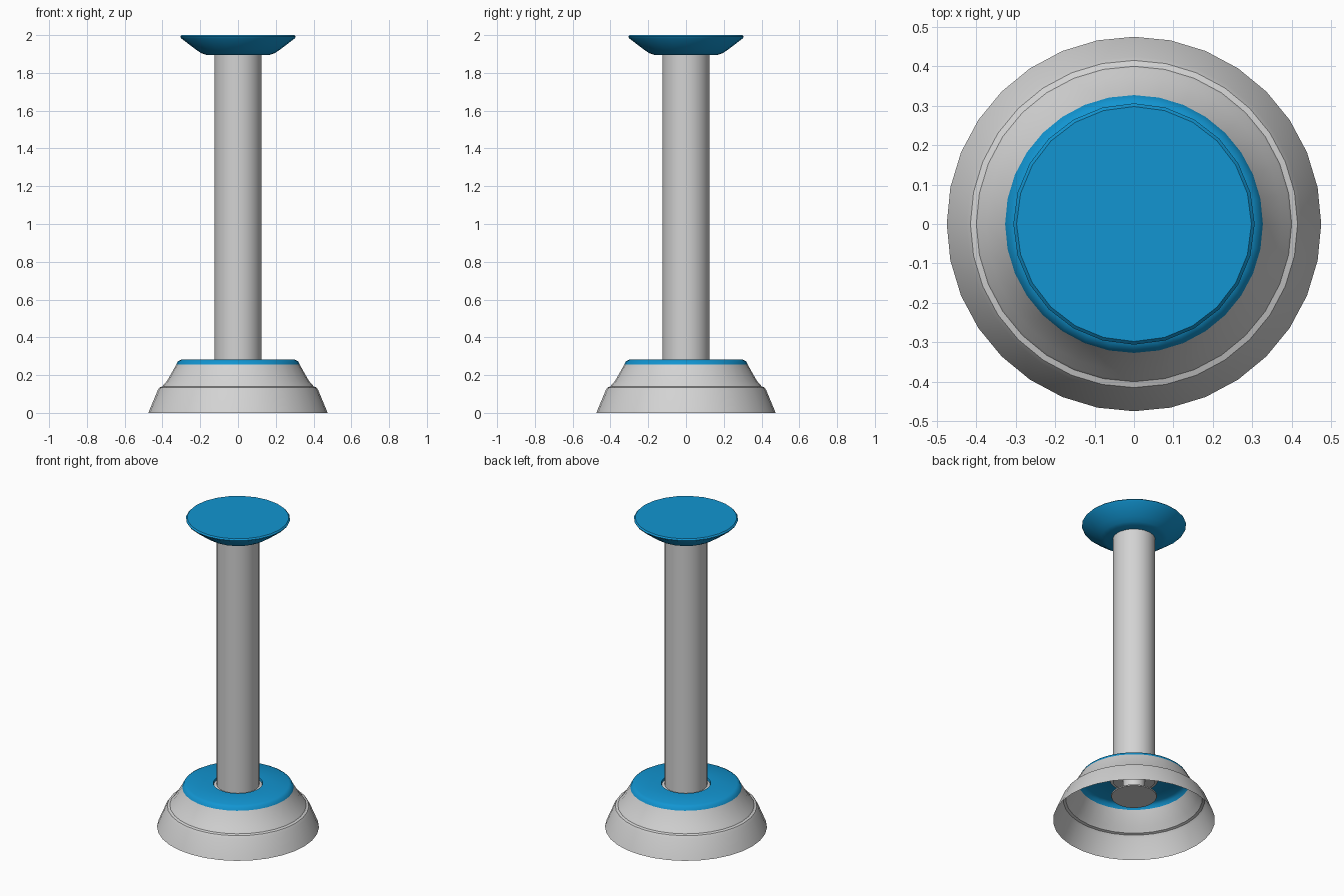
import bpy, bmesh
from math import radians
from mathutils import Matrix, Vector

cube = bpy.data.objects.get("Cube")
if cube:
    bpy.data.objects.remove(cube, do_unlink=True)


def make_material(name, color):
    mat = bpy.data.materials.new(name)
    mat.use_nodes = True
    mat.diffuse_color = color
    mat.node_tree.nodes["Principled BSDF"].inputs["Base Color"].default_value = color
    return mat


grey = make_material("light grey", (0.65, 0.65, 0.65, 1))
blue = make_material("bright blue", (0.006, 0.30, 0.64, 1))


def lathe(name, profile, sides, mat, flip=False):
    """Revolve an (radius, height) profile, listed bottom to top on the outside."""
    bm = bmesh.new()
    verts = [bm.verts.new((r, 0, z)) for r, z in profile]
    edges = [bm.edges.new(pair) for pair in zip(verts, verts[1:])]
    bmesh.ops.spin(bm, geom=verts + edges, cent=(0, 0, 0), axis=(0, 0, 1),
                   angle=radians(360), steps=sides, use_merge=True)
    bmesh.ops.remove_doubles(bm, verts=bm.verts, dist=0.0005)
    # Point the faces away from the inside of the profile
    bm.normal_update()
    bm.faces.ensure_lookup_table()
    bmesh.ops.recalc_face_normals(bm, faces=bm.faces)
    mean = sum(f.normal.dot(Vector((f.calc_center_median().x, f.calc_center_median().y, 0)))
               * f.calc_area() for f in bm.faces)
    if mean < 0:
        bmesh.ops.reverse_faces(bm, faces=bm.faces)
    mesh = bpy.data.meshes.new(name)
    bm.to_mesh(mesh)
    bm.free()
    mesh.materials.append(mat)
    obj = bpy.data.objects.new(name, mesh)
    bpy.context.collection.objects.link(obj)
    bpy.ops.object.select_all(action="DESELECT")
    obj.select_set(True)
    bpy.context.view_layer.objects.active = obj
    bpy.ops.object.shade_smooth_by_angle(angle=radians(35))
    return obj


# Hollow stepped base, open underneath
lathe("base_skirt", [(0.475, 0), (0.425, 0.12), (0.415, 0.135), (0.40, 0.14)], 32, grey)
lathe("base_shoulder", [(0.40, 0.14), (0.395, 0.148), (0.375, 0.17), (0.327, 0.255)], 32, grey)

# Blue plate on the base, with a hole for the shaft
lathe("base_plate", [(0.327, 0.255), (0.318, 0.273), (0.30, 0.283),
                     (0.145, 0.283), (0.142, 0.27)], 32, blue)
lathe("shaft_collar", [(0.142, 0.27), (0.12, 0.275)], 32, grey)

# Long shaft
lathe("shaft", [(0, 0.265), (0.125, 0.265), (0.125, 1.905), (0, 1.905)], 32, grey)

# Foot disc inside the base
lathe("foot_disc", [(0, 0.156), (0.132, 0.156), (0.135, 0.162), (0.065, 0.18),
                    (0.065, 0.27)], 32, grey)

# Flared cap
lathe("cap", [(0, 1.896), (0.17, 1.896), (0.195, 1.905), (0.225, 1.925),
              (0.30, 1.982), (0.306, 1.992), (0.298, 2.0), (0, 2.0)], 24, blue)
